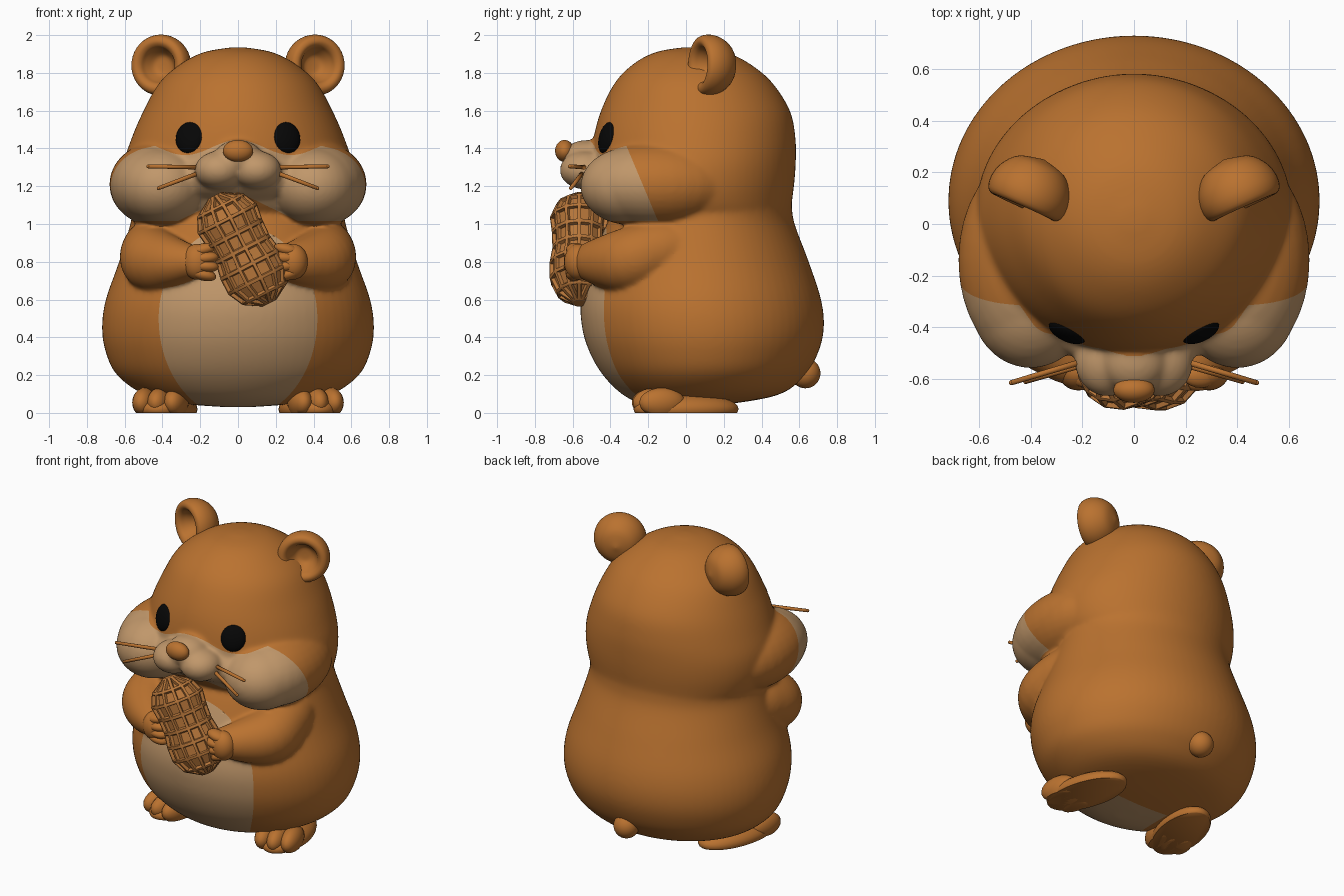
import bpy, bmesh, math
from mathutils import Matrix, Vector

if "Cube" in bpy.data.objects:
    bpy.data.objects.remove(bpy.data.objects["Cube"])


def material(name, rgb):
    m = bpy.data.materials.new(name)
    m.use_nodes = True
    m.diffuse_color = (*rgb, 1)
    bsdf = next(n for n in m.node_tree.nodes if n.type == 'BSDF_PRINCIPLED')
    bsdf.inputs["Base Color"].default_value = (*rgb, 1)
    return m


BROWN = material("warm brown fur", (0.49, 0.168, 0.029))
CREAM = material("cream fur", (0.53, 0.31, 0.145))
BLACK = material("black eye", (0.002, 0.002, 0.002))
NUT = material("nut shell", (0.47, 0.18, 0.042))


def finish(bm, name, *mats):
    bmesh.ops.recalc_face_normals(bm, faces=bm.faces)
    me = bpy.data.meshes.new(name)
    bm.to_mesh(me)
    bm.free()
    for m in mats:
        me.materials.append(m)
    me.shade_smooth()
    ob = bpy.data.objects.new(name, me)
    bpy.context.scene.collection.objects.link(ob)
    return ob


def sharpen(ob, degrees):
    bpy.context.view_layer.objects.active = ob
    ob.select_set(True)
    bpy.ops.object.shade_smooth_by_angle(angle=math.radians(degrees))
    ob.select_set(False)


def ball(bm, centre, radii, rot=None, segs=32):
    mat = Matrix.Translation(centre) @ (rot or Matrix()) @ Matrix.Diagonal((*radii, 1))
    bmesh.ops.create_uvsphere(bm, u_segments=segs, v_segments=segs // 2, radius=1, matrix=mat)


def facing(d):
    return Vector(d).to_track_quat('Z', 'Y').to_matrix().to_4x4()


def smooth_rows(rows, steps):
    # Catmull-Rom interpolation between rows of numbers
    out = []
    for i in range(len(rows) - 1):
        p = [Vector(rows[min(max(j, 0), len(rows) - 1)]) for j in range(i - 1, i + 3)]
        for k in range(steps):
            t = k / steps
            out.append(0.5 * (2 * p[1] + (p[2] - p[0]) * t
                              + (2 * p[0] - 5 * p[1] + 4 * p[2] - p[3]) * t * t
                              + (3 * p[1] - p[0] - 3 * p[2] + p[3]) * t ** 3))
    return out + [Vector(rows[-1])]


def loft(bm, rows, segs, mat=Matrix()):
    # rows hold height, half width, front y and back y
    rings = []
    for z, w, f, b in rows:
        angles = [math.tau * k / segs for k in range(segs)]
        rings.append([bm.verts.new(mat @ Vector((w * math.cos(a), (f + b) / 2 + (b - f) / 2 * math.sin(a), z)))
                      for a in angles])
    for r, q in zip(rings, rings[1:]):
        for k in range(segs):
            n = (k + 1) % segs
            bm.faces.new((r[k], r[n], q[n], q[k]))
    bm.faces.new(rings[0][::-1])
    bm.faces.new(rings[-1])


# Body, head, cheeks, muzzle and arms, fused into one soft skin
torso = [(.03, .06, -.14, 0), (.05, .30, -.24, .25), (.10, .50, -.34, .50), (.20, .64, -.44, .63),
         (.32, .70, -.51, .70), (.45, .72, -.55, .73), (.60, .70, -.555, .715),
         (.80, .63, -.50, .65), (1.0, .57, -.42, .575), (1.1, .55, -.36, .56),
         (1.2, .50, -.3, .55), (1.3, .3, -.1, .4)]
skull = [(.94, .15, -.1, .3), (.97, .36, -.22, .45), (1.03, .53, -.36, .54), (1.15, .60, -.46, .565),
         (1.3, .61, -.50, .58), (1.45, .565, -.49, .58), (1.6, .50, -.45, .55),
         (1.75, .415, -.375, .455), (1.85, .30, -.275, .335), (1.91, .18, -.16, .21), (1.935, .04, -.02, .06)]
bm = bmesh.new()
loft(bm, smooth_rows(torso, 5), 72)
loft(bm, smooth_rows(skull, 5), 72)
arm_path = [(.44, -.05, .88, .15), (.453, -.16, .855, .165), (.445, -.30, .81, .172),
            (.36, -.43, .80, .135), (.26, -.53, .80, .092)]
arm_balls = []
for s in (1, -1):
    ball(bm, (s * .42, -.14, 1.21), (.262, .40, .225))
    ball(bm, (s * .40, -.30, 1.2), (.235, .26, .205))
    ball(bm, (s * .10, -.535, 1.285), (.13, .135, .102))
    for x, y, z, r in smooth_rows(arm_path, 5):
        arm_balls.append((Vector((s * x, y, z)), r))
        ball(bm, (s * x, y, z), (r, r, r))
ball(bm, (0, -.25, 1.25), (.46, .31, .16))
ball(bm, (0, -.53, 1.35), (.13, .125, .095))
body = finish(bm, "body", BROWN)
mod = body.modifiers.new("fuse", 'REMESH')
mod.mode = 'VOXEL'
mod.voxel_size = 0.0105
mod = body.modifiers.new("soften", 'SMOOTH')
mod.iterations = 24
fused = bpy.data.meshes.new_from_object(body.evaluated_get(bpy.context.evaluated_depsgraph_get()))
body.modifiers.clear()
body.data = fused
fused.materials.clear()
fused.materials.append(BROWN)
fused.materials.append(CREAM)


def cream_depth(c):
    # Positive inside the cream face mask and belly patch
    x, y, z = abs(c.x), c.y, c.z
    if z > 1:
        low = 1.015 + 0.155 * max(0, 1 - x / .32)
        high = 1.405 + 0.04 * math.cos(math.tau * x / .56)
        return min(z - low, high - z, -.15 - .42 * (z - 1.02) - y)
    tall = .49 if z > .5 else .53
    oval = .2 * (1 - (x / .42) ** 2 - ((z - .5) / tall) ** 2)
    if min(oval, .06 - y) < -.03:
        return -.03
    return min(oval, .06 - y, min((c - p).length - r - .004 for p, r in arm_balls))


# Paint the cream and slide the border vertices onto a clean outline
bm = bmesh.new()
bm.from_mesh(fused)
for f in bm.faces:
    f.smooth = True
    f.material_index = int(cream_depth(f.calc_center_median()) > 0)
border = [v for v in bm.verts if len({f.material_index for f in v.link_faces}) == 2]
axes = [Vector(a) * .002 for a in ((1, 0, 0), (0, 1, 0), (0, 0, 1))]
bm.normal_update()
for v in border:
    depth = cream_depth(v.co)
    grad = Vector([(cream_depth(v.co + a) - cream_depth(v.co - a)) / .004 for a in axes])
    grad -= v.normal * grad.dot(v.normal)
    if grad.length > .05:
        move = -grad * depth / grad.length_squared
        v.co += move * min(1, .006 / max(move.length, .0001))
bm.to_mesh(fused)
bm.free()

# Nose and tail
bm = bmesh.new()
ball(bm, (0, -.643, 1.387), (.08, .05, .058))
finish(bm, "nose", BROWN)
bm = bmesh.new()
ball(bm, (0, .632, .21), (.08, .08, .08))
finish(bm, "tail", BROWN)

ear_profile = [(-.075, .004), (-.068, .05), (-.025, .083), (.008, .10), (.022, .125), (.008, .152),
               (-.04, .162), (-.10, .145), (-.155, .095), (-.18, .004)]
for s, side in ((1, "left"), (-1, "right")):
    # Cupped ear with a rounded rim
    bm = bmesh.new()
    mat = Matrix.Translation((s * .422, .085, 1.842)) @ facing((s * .4, -.9, .03))
    loft(bm, [(z, r, -r, r) for z, r in smooth_rows(ear_profile, 4)], 40, mat)
    finish(bm, side + "_ear", BROWN)

    # Eye
    bm = bmesh.new()
    ball(bm, (s * .257, -.417, 1.457), (.078, .086, .034), facing((s * .4, -.88, .25)))
    finish(bm, side + "_eye", BLACK)

    # Whiskers
    bm = bmesh.new()
    for a, b in (((.19, -.53, 1.30), (.475, -.615, 1.305)), ((.18, -.54, 1.28), (.42, -.61, 1.19))):
        a, b = (Vector((s * v[0], v[1], v[2])) for v in (a, b))
        mat = Matrix.Translation((a + b) / 2) @ facing(b - a)
        bmesh.ops.create_cone(bm, cap_ends=True, segments=12, radius1=.012, radius2=.010,
                              depth=(b - a).length, matrix=mat)
        ball(bm, b, (.010, .010, .010), segs=12)
    finish(bm, side + "_whiskers", BROWN)

    # Fingers wrapped around the nut
    bm = bmesh.new()
    reach = .24 if s > 0 else .165
    for i in range(4):
        bend = abs(i - 1.5) * .012
        ball(bm, (s * (reach + bend), -.605 + bend, .733 + .044 * i), (.07, .048, .033),
             Matrix.Rotation(s * (i - 1.5) * .16, 4, 'Y'), 20)
    ball(bm, (s * (reach + .05), -.57, .80), (.08, .075, .095))
    finish(bm, side + "_hand", BROWN)

    # Flat-soled foot with toes
    bm = bmesh.new()
    turn = Matrix.Rotation(s * .24, 4, 'Z')
    centre = Vector((s * .375, 0, .02))
    ball(bm, centre, (.15, .285, .085), turn)
    for i in (-1, 0, 1):
        toe = centre + turn @ Vector((s * i * .085, -.165 + abs(i) * .015, .035))
        ball(bm, toe, (.062, .125, .078), turn, 24)
    bmesh.ops.bisect_plane(bm, geom=bm.verts[:] + bm.edges[:] + bm.faces[:],
                           plane_co=(0, 0, 0), plane_no=(0, 0, -1), clear_outer=True)
    bmesh.ops.holes_fill(bm, edges=[e for e in bm.edges if e.is_boundary])
    sharpen(finish(bm, side + "_foot", BROWN), 50)

# Nut: a waisted shell with sunken cells between raised ridges
shell = [(-.33, .04), (-.275, .135), (-.19, .18), (-.10, .18), (-.01, .163),
         (.08, .166), (.17, .178), (.25, .14), (.31, .04)]
bm = bmesh.new()
mat = Matrix.Translation((.018, -.565, .875)) @ Matrix.Rotation(-.47, 4, 'Y')
loft(bm, [(z, r, -r * .88, r * .88) for z, r in shell], 13, mat)
bmesh.ops.recalc_face_normals(bm, faces=bm.faces)
cells = [f for f in bm.faces if len(f.verts) == 4]
bmesh.ops.inset_individual(bm, faces=cells, thickness=.009, use_even_offset=True)
bmesh.ops.inset_individual(bm, faces=cells, thickness=.006, depth=-.018, use_even_offset=True)
nut = finish(bm, "nut", NUT)
soft = nut.modifiers.new("round_ridges", 'BEVEL')
soft.width = .004
soft.segments = 2
sharpen(nut, 40)
